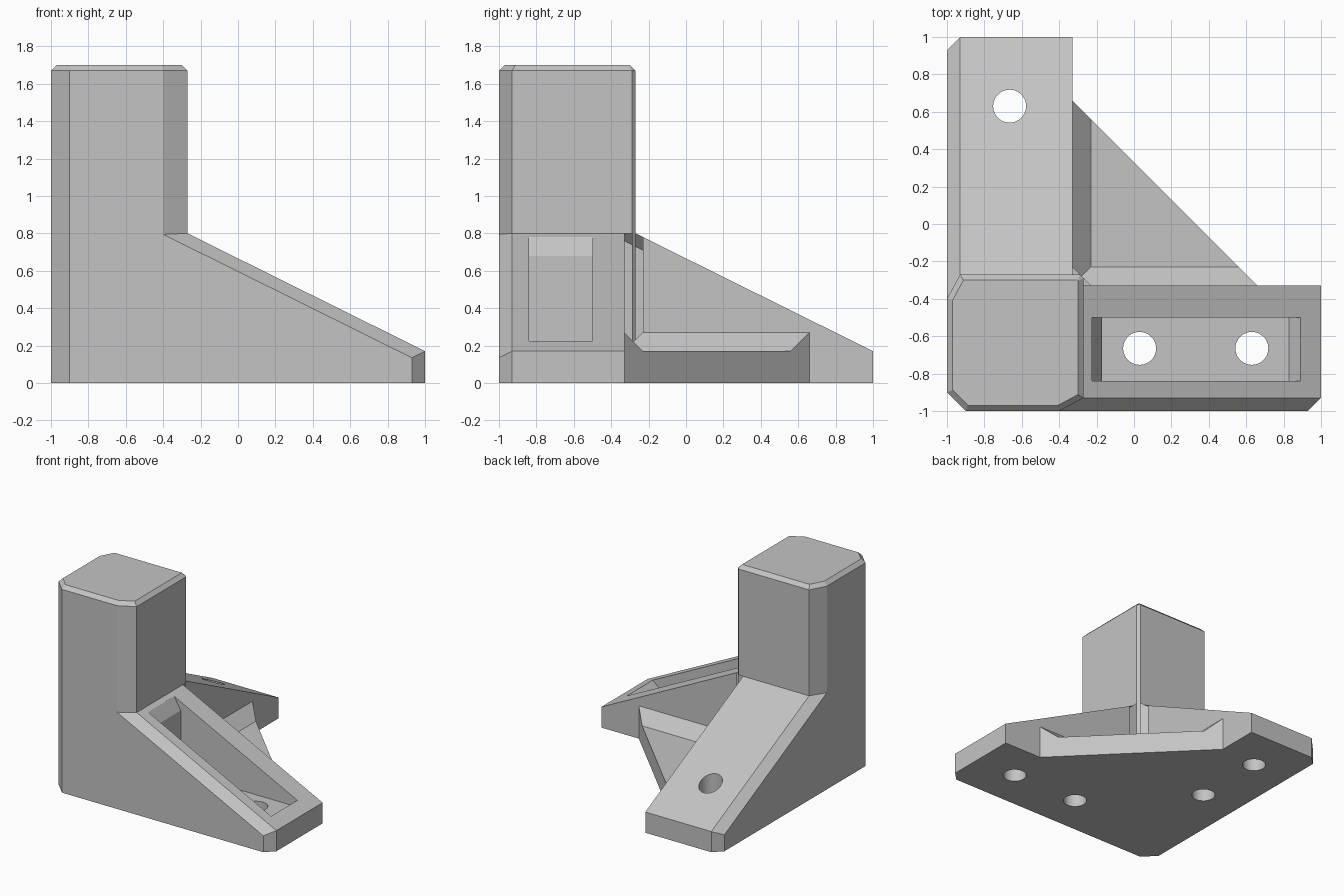
import bpy
import bmesh
from mathutils import Matrix, Vector

if "Cube" in bpy.data.objects:
    bpy.data.objects.remove(bpy.data.objects["Cube"], do_unlink=True)

grey = bpy.data.materials.new("plain_grey")
grey.use_nodes = True
colour = (0.55, 0.55, 0.55, 1)
grey.diffuse_color = colour
grey.node_tree.nodes["Principled BSDF"].inputs["Base Color"].default_value = colour

INNER = -0.33      # inner wall of both arms
PLATE = 0.17       # base thickness
SLOPE = (0.8 - PLATE) / 1.27
SLOPE_X = ((1, 0, PLATE), (SLOPE, 0, 1))
SLOPE_Y = ((0, 1, PLATE), (0, SLOPE, 1))


def finish(bm, name, swap=False):
    """Make an object; swap mirrors it across the x = y diagonal."""
    if swap:
        for v in bm.verts:
            v.co.x, v.co.y = v.co.y, v.co.x
    bmesh.ops.recalc_face_normals(bm, faces=bm.faces[:])
    mesh = bpy.data.meshes.new(name)
    bm.to_mesh(mesh)
    bm.free()
    mesh.materials.append(grey)
    ob = bpy.data.objects.new(name, mesh)
    bpy.context.collection.objects.link(ob)
    return ob


def block(lo, hi, cuts=()):
    """Box trimmed by planes given as (point, outward normal)."""
    lo, hi = Vector(lo), Vector(hi)
    bm = bmesh.new()
    bmesh.ops.create_cube(bm, size=1, matrix=Matrix.Translation((lo + hi) / 2)
                          @ Matrix.Diagonal((*(hi - lo), 1)))
    for co, no in cuts:
        res = bmesh.ops.bisect_plane(bm, geom=bm.verts[:] + bm.edges[:] + bm.faces[:],
                                     plane_co=co, plane_no=no, clear_outer=True)
        edges = [e for e in res["geom_cut"] if isinstance(e, bmesh.types.BMEdge)]
        bmesh.ops.holes_fill(bm, edges=edges)
    return bm


def prism(points, direction):
    bm = bmesh.new()
    face = bm.faces.new([bm.verts.new(p) for p in points])
    res = bmesh.ops.extrude_face_region(bm, geom=[face], use_keep_orig=True)
    verts = [g for g in res["geom"] if isinstance(g, bmesh.types.BMVert)]
    bmesh.ops.translate(bm, verts=verts, vec=direction)
    return bm


def combine(target, other, operation):
    mod = target.modifiers.new(operation.lower(), "BOOLEAN")
    mod.operation = operation
    mod.solver = "EXACT"
    mod.object = other
    bpy.context.view_layer.objects.active = target
    bpy.ops.object.modifier_apply(modifier=mod.name)
    bpy.data.objects.remove(other, do_unlink=True)


# Upright post with chamfered corners and top rim
outline = [(-0.9, -1), (-0.4, -1), (-0.27, -0.93), (-0.27, -0.29),
           (-0.29, -0.27), (-0.93, -0.27), (-1, -0.4), (-1, -0.9)]
bm = prism([(x, y, 0) for x, y in outline], (0, 0, 1.7))
rim = [e for e in bm.edges if all(v.co.z > 1.6 for v in e.verts)]
bmesh.ops.bevel(bm, geom=rim, offset=0.03, segments=1, affect="EDGES")
bracket = finish(bm, "corner_bracket")

# Sloping arms: long top chamfer and clipped outer end
edge = Vector((1, -0.93, PLATE))
along = Vector((1, 0, -SLOPE))
chamfer = along.cross(Vector((0, 0.07, 0.07)))
if chamfer.z < 0:
    chamfer.negate()
arm_cuts = [SLOPE_X, (edge, chamfer), (edge, (1, -1, 0))]
for side, swap in (("right", False), ("back", True)):
    arm = finish(block((-0.6, -1, 0), (1, INNER, 1.1), arm_cuts), side + "_arm", swap)
    combine(bracket, arm, "UNION")

# Triangular web between the arms, with fillets along both inner walls
web_cut = ((0.33, 0, 0), (1, 1, 0))
web = finish(block((-0.4, -0.4, 0), (0.75, 0.75, PLATE), [web_cut]), "web_plate")
combine(bracket, web, "UNION")
fillet_cuts = [web_cut, ((0, -0.23, PLATE), (0, 1, 1))]
for swap in (False, True):
    fillet = finish(block((-0.4, -0.4, 0), (0.75, -0.2, 0.27), fillet_cuts), "web_fillet", swap)
    combine(bracket, fillet, "UNION")

# Upright fillet in the inner corner
corner = block((-0.4, -0.4, 0), (-0.2, -0.2, 1),
               [((-0.28, -0.28, 0), (1, 1, 0)), SLOPE_X, SLOPE_Y])
combine(bracket, finish(corner, "corner_fillet"), "UNION")

# Pockets and screw holes in each arm
pocket = [(-0.17, PLATE), (0.83, PLATE), (0.89, 0.225), (0.89, 1),
          (-0.23, 1), (-0.23, 0.78), (-0.17, 0.68)]
for swap in (False, True):
    cutter = finish(prism([(x, -0.84, z) for x, z in pocket], (0, 0.34, 0)), "pocket_cutter", swap)
    combine(bracket, cutter, "DIFFERENCE")
    for x in (0.03, 0.63):
        bm = bmesh.new()
        bmesh.ops.create_cone(bm, cap_ends=True, segments=48, radius1=0.088, radius2=0.088,
                              depth=0.6, matrix=Matrix.Translation((x, -0.665, 0.1)))
        combine(bracket, finish(bm, "hole_cutter", swap), "DIFFERENCE")

bpy.ops.object.select_all(action="DESELECT")
bracket.select_set(True)
bpy.context.view_layer.objects.active = bracket
bpy.ops.object.shade_smooth_by_angle(angle=0.3)
